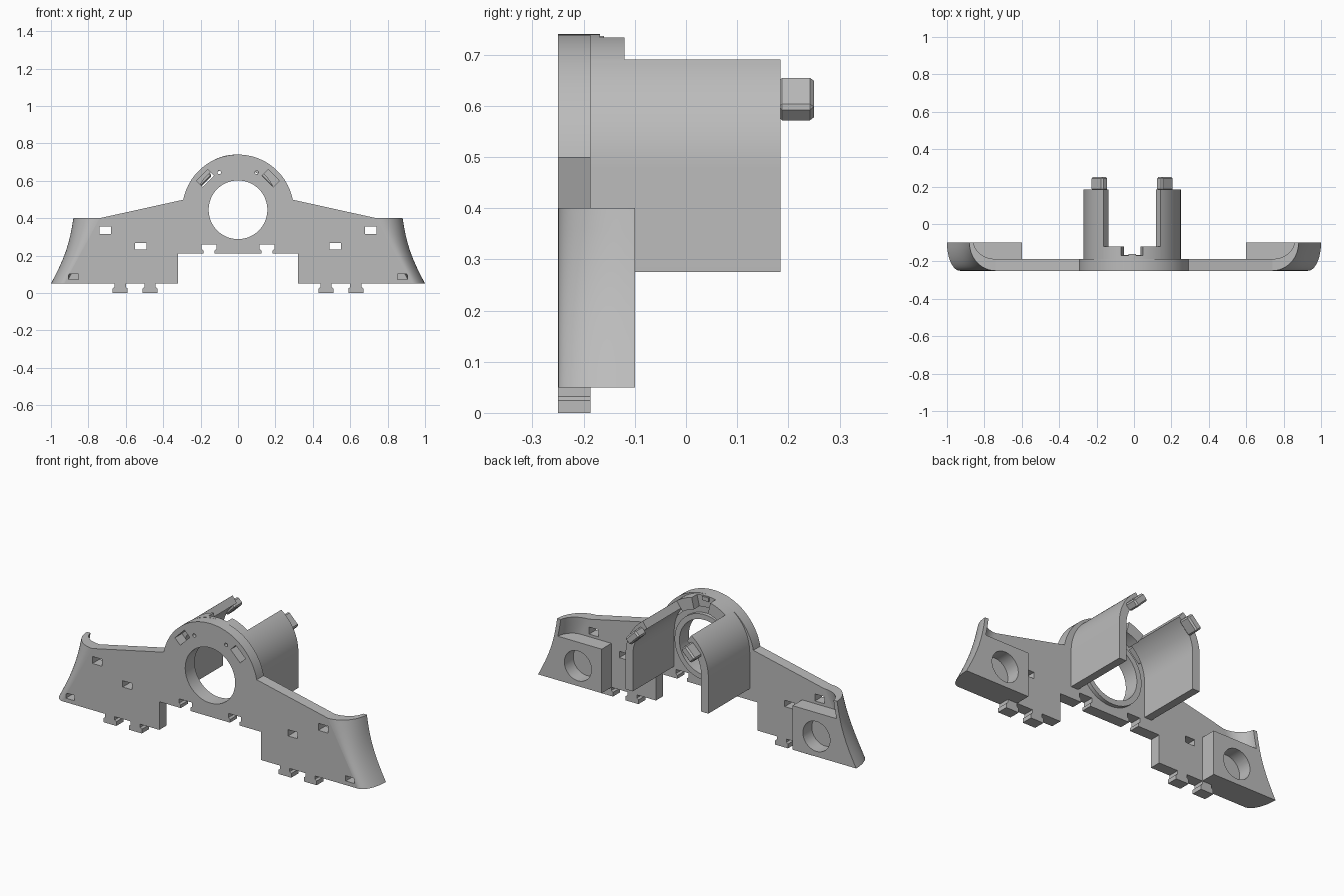
import bpy, bmesh, math
from math import sin, cos, radians

cube = bpy.data.objects.get("Cube")
if cube:
    bpy.data.objects.remove(cube, do_unlink=True)

grey = bpy.data.materials.new("plain grey")
grey.use_nodes = True
tone = (0.5, 0.5, 0.5, 1)
grey.diffuse_color = tone
grey.node_tree.nodes["Principled BSDF"].inputs["Base Color"].default_value = tone

FRONT, BACK, DEEP = -0.25, -0.187, -0.10


def loft(name, rings):
    """Closed solid through a list of matching 3D rings."""
    bm = bmesh.new()
    rows = [[bm.verts.new(p) for p in ring] for ring in rings]
    n = len(rows[0])
    for a, b in zip(rows, rows[1:]):
        for i in range(n):
            j = (i + 1) % n
            bm.faces.new((a[i], a[j], b[j], b[i]))
    bm.faces.new(rows[0])
    bm.faces.new(rows[-1][::-1])
    bmesh.ops.recalc_face_normals(bm, faces=bm.faces)
    mesh = bpy.data.meshes.new(name)
    bm.to_mesh(mesh)
    bm.free()
    mesh.materials.append(grey)
    obj = bpy.data.objects.new(name, mesh)
    bpy.context.collection.objects.link(obj)
    return obj


def prism(name, pts, y0, y1):
    """Profile in x, z extruded along y."""
    return loft(name, [[(x, y, z) for x, z in pts] for y in (y0, y1)])


def arc(cx, cz, r, a0, a1, n):
    return [(cx + r * cos(radians(a0 + (a1 - a0) * i / n)),
             cz + r * sin(radians(a0 + (a1 - a0) * i / n))) for i in range(n + 1)]


def rect(cx, cz, w, h, turn=0):
    c, s = cos(radians(turn)), sin(radians(turn))
    return [(cx + u * w / 2 * c - v * h / 2 * s, cz + u * w / 2 * s + v * h / 2 * c)
            for u, v in ((-1, -1), (1, -1), (1, 1), (-1, 1))]


def select(obj):
    bpy.ops.object.select_all(action='DESELECT')
    obj.select_set(True)
    bpy.context.view_layer.objects.active = obj


def cut(obj, cutter):
    mod = obj.modifiers.new("cut", 'BOOLEAN')
    mod.operation, mod.solver, mod.object = 'DIFFERENCE', 'EXACT', cutter
    select(obj)
    bpy.ops.object.modifier_apply(modifier=mod.name)
    bpy.data.objects.remove(cutter, do_unlink=True)


def hole(obj, pts, y0=-0.3, y1=0.0):
    cut(obj, prism("cutter", pts, y0, y1))


def circle(cx, cz, r, n):
    return arc(cx, cz, r, 0, 360, n)[:-1]


# Face plate with dovetail tabs and sockets
def dovetail(cx, base, side):
    shape = [(-0.03, 0), (-0.03, 0.018), (-0.04, 0.026), (-0.04, 0.05)]
    shape += [(-u, v) for u, v in reversed(shape)]
    return [(cx + u, base + side * v) for u, v in shape]


half = dovetail(0.155, 0.21, 1) + [(0.32, 0.21), (0.32, 0.05)]
half += dovetail(0.47, 0.05, -1) + dovetail(0.63, 0.05, -1)
half += [(0.93, 0.05), (0.74, 0.40)] + arc(0, 0.442, 0.298, 11, 90, 24)
plate = prism("face_plate", half + [(-x, z) for x, z in reversed(half[:-1])], FRONT, BACK)
bore = circle(0, 0.445, 0.157, 64)
hole(plate, bore)
for s in (1, -1):
    hole(plate, rect(s * 0.71, 0.335, 0.06, 0.04))
    hole(plate, rect(s * 0.52, 0.25, 0.06, 0.036))
    hole(plate, rect(s * 0.88, 0.088, 0.055, 0.03))
    hole(plate, rect(s * 0.175, 0.613, 0.085, 0.047, -s * 45))
    hole(plate, circle(s * 0.1, 0.645, 0.01, 16))

# Raised rim behind the bore
rim = prism("bore_rim", circle(0, 0.445, 0.187, 64), BACK, -0.165)
hole(rim, bore)


# Wing ends that wrap back, with a socketed block behind each
def wing_section(s, z, shell=0.0):
    t = (z - 0.05) / 0.35
    a, b = 0.93 - 0.19 * t, 1.0 - 0.12 * t - 0.02 * sin(math.pi * t)
    if shell:
        b -= shell
        y_front, y_back, inner = BACK, DEEP + 0.01, 0.55
    else:
        y_front, y_back, inner = FRONT, DEEP, 0.60
    pts = [(inner, y_back), (inner, BACK), (a - 0.01, BACK)]
    for i in range(13):
        f = radians(90 * i / 12)
        pts.append((a + (b - a) * sin(f), y_back + (y_front - y_back) * cos(f)))
    return [(s * x, y, z) for x, y in pts]


for s, side in ((1, "left"), (-1, "right")):
    heights = [0.05 + 0.35 * i / 8 for i in range(9)]
    wing = loft(side + "_wing_end", [wing_section(s, z) for z in heights])
    cut(wing, loft("cutter", [wing_section(s, z, 0.022) for z in (0.30, 0.35, 0.41)]))
    hole(wing, circle(s * 0.75, 0.165, 0.085, 40), -0.18, 0)

# Curved arms, clip pegs and the collar behind the plate
CX, CZ, OUT, IN = -0.01, 0.48, 0.26, 0.215
for s, side in ((1, "left"), (-1, "right")):
    section = [(OUT, 0.275 - CZ)] + arc(0, 0, OUT, 0, 54, 16)
    section += arc(0, 0, IN, 54, 0, 16) + [(IN, 0.275 - CZ)]
    prism(side + "_arm", [(CX + s * x, CZ + z) for x, z in section], BACK, 0.185)

    peg = prism(side + "_peg", rect(CX + s * 0.175, 0.613, 0.088, 0.045, -s * 45), 0.18, 0.25)
    bevel = peg.modifiers.new("bevel", 'BEVEL')
    bevel.width, bevel.segments = 0.008, 1
    select(peg)
    bpy.ops.object.modifier_apply(modifier=bevel.name)

    lip = arc(0, 0, OUT, 54, 77, 8) + arc(0, 0, 0.195, 77, 54, 8)
    prism(side + "_collar", [(CX + s * x, CZ + z) for x, z in lip], BACK, -0.12)

middle = arc(CX, CZ, OUT, 77, 103, 10) + arc(CX, CZ, 0.195, 103, 77, 10)
prism("middle_collar", middle, BACK, -0.168)
prism("collar_nub", rect(CX, 0.725, 0.04, 0.022), BACK, -0.16)

# Keep hard edges crisp and the arcs smooth
for obj in bpy.context.scene.objects:
    if obj.type == 'MESH':
        select(obj)
        bpy.ops.object.shade_smooth_by_angle(angle=radians(30))
